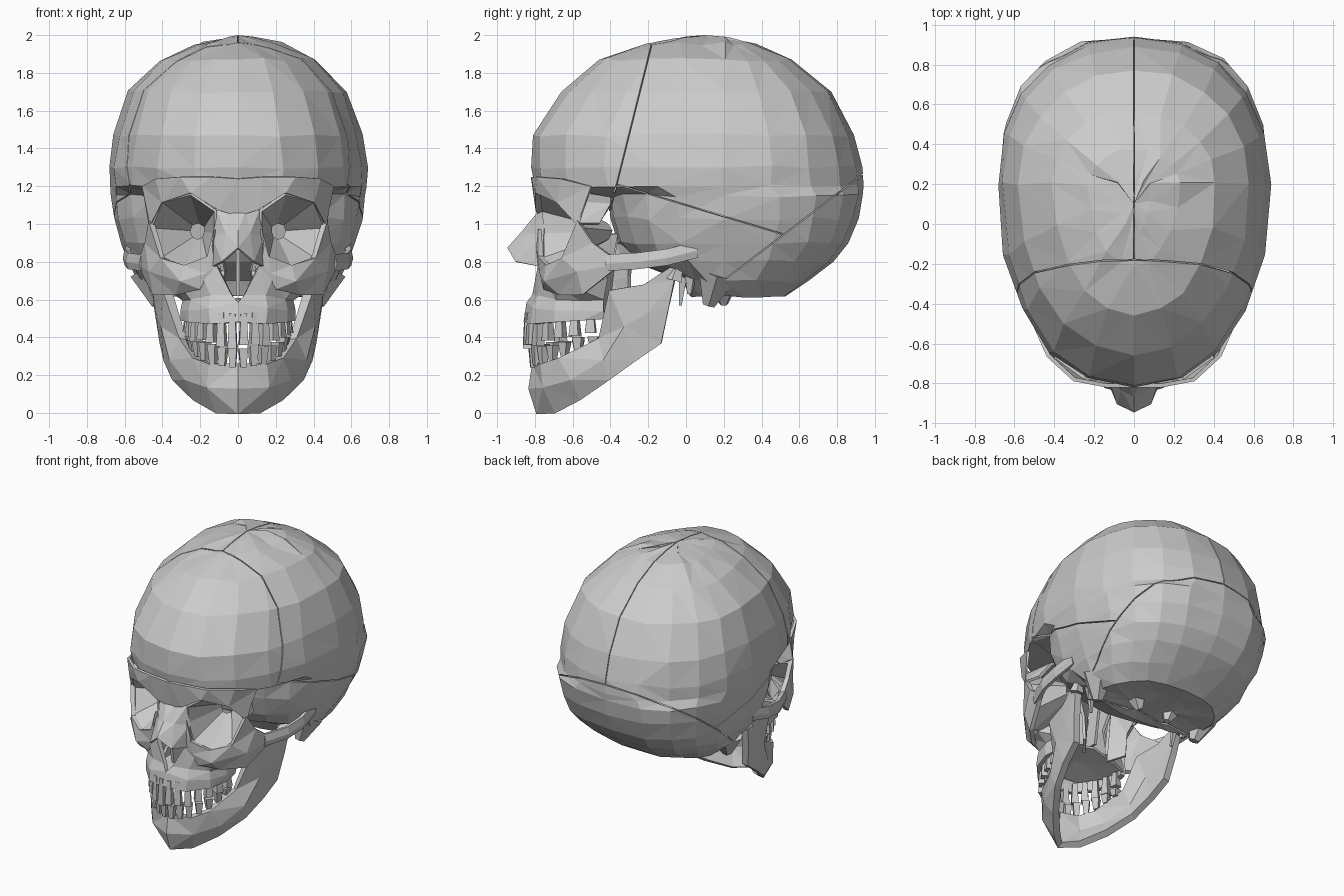
import bpy, bmesh, math, random
from mathutils import Vector, Matrix

if "Cube" in bpy.data.objects:
    bpy.data.objects.remove(bpy.data.objects["Cube"])

random.seed(4)


def to_object(name, bm, mirror=False, thick=0.0, offset=0.0):
    me = bpy.data.meshes.new(name)
    bm.to_mesh(me)
    bm.free()
    ob = bpy.data.objects.new(name, me)
    bpy.context.collection.objects.link(ob)
    if mirror:
        ob.modifiers.new("mirror", 'MIRROR')
    if thick:
        s = ob.modifiers.new("thickness", 'SOLIDIFY')
        s.thickness, s.offset = thick, offset
    return ob


def sheet(name, rows, thick=0.03, closed=False, mirror=True):
    """Faceted strip through rows of points (equal count)."""
    bm = bmesh.new()
    vs = [[bm.verts.new(p) for p in r] for r in rows]
    n = len(rows[0])
    for a, b in zip(vs, vs[1:]):
        for i in range(n if closed else n - 1):
            j = (i + 1) % n
            bm.faces.new((a[i], a[j], b[j], b[i]))
    bmesh.ops.triangulate(bm, faces=bm.faces[:])
    bmesh.ops.recalc_face_normals(bm, faces=bm.faces[:])
    return to_object(name, bm, mirror, thick)


def spike(name, top, tip, r, sides=5):
    """Tapered bony process on both sides."""
    bm = bmesh.new()
    top, tip = Vector(top), Vector(tip)
    d = tip - top
    m = Matrix.Translation((top + tip) / 2) @ d.to_track_quat('Z', 'Y').to_matrix().to_4x4()
    bmesh.ops.create_cone(bm, cap_ends=True, segments=sides, radius1=r,
                          radius2=r * 0.3, depth=d.length, matrix=m)
    return to_object(name, bm, True)


# Braincase: horizontal rings (z, front y, back y, half width, squareness)
RINGS = [(1.985, -.05, .22, .08, 2), (1.955, -.21, .37, .23, 2), (1.87, -.46, .56, .41, 2.1),
         (1.70, -.66, .77, .58, 2.1), (1.47, -.81, .89, .655, 2.2), (1.30, -.82, .935, .685, 2.2),
         (1.20, -.80, .94, .68, 2.2), (1.15, -.42, .935, .67, 2.6), (1.03, -.40, .915, .655, 2.6),
         (.90, -.36, .86, .62, 2.6), (.80, -.28, .78, .585, 2.5), (.70, -.02, .65, .535, 2.4),
         (.62, .02, .53, .44, 2.3), (.63, .1, .4, .2, 2)]


def braincase():
    bm = bmesh.new()
    n, loops = 20, []
    for z, yf, yb, w, e in RINGS:
        loop = []
        for i in range(n):
            t = 2 * math.pi * i / n
            s, c = math.sin(t), math.cos(t)
            x = w * math.copysign(abs(s) ** (2 / e), s)
            y = .2 + (yb - .2 if c > 0 else .2 - yf) * math.copysign(abs(c) ** (2 / e), c)
            j = .01 if i % (n // 2) else 0
            loop.append(bm.verts.new((x + random.uniform(-j, j) * .5, y + random.uniform(-j, j),
                                      z + random.uniform(-j, j))))
        loops.append(loop)
    crown = bm.verts.new((0, .1, 2))
    for i in range(n):
        k = (i + 1) % n
        bm.faces.new((crown, loops[0][i], loops[0][k]))
        for a, b in zip(loops, loops[1:]):
            bm.faces.new((a[i], b[i], b[k], a[k]))
    bm.faces.new(loops[-1])
    bmesh.ops.triangulate(bm, faces=bm.faces[:])
    bmesh.ops.recalc_face_normals(bm, faces=bm.faces[:])
    return bm


# Suture planes (point, normal) split the braincase into separate plates
CORONAL = ((0, -.27, 1.6), (0, 1, -.25))
LAMBDOID = ((0, .5, .93), (0, .32, -.42))
SQUAMOUS = ((0, .2, 1.04), (0, -.3, -1))
SAGITTAL = ((0, 0, 1), (1, 0, 0))
whole = braincase()
for name, cuts in {
    "frontal_bone": [(CORONAL, -1)],
    "occipital_bone": [(CORONAL, 1), (LAMBDOID, 1)],
    "temporal_bones": [(CORONAL, 1), (LAMBDOID, -1), (SQUAMOUS, 1)],
    "parietal_right": [(CORONAL, 1), (LAMBDOID, -1), (SQUAMOUS, -1), (SAGITTAL, 1)],
    "parietal_left": [(CORONAL, 1), (LAMBDOID, -1), (SQUAMOUS, -1), (SAGITTAL, -1)],
}.items():
    bm = whole.copy()
    for (co, no), side in cuts:
        no = Vector(no).normalized() * side
        bmesh.ops.bisect_plane(bm, geom=bm.verts[:] + bm.edges[:] + bm.faces[:],
                               plane_co=Vector(co) + no * .003, plane_no=no, clear_inner=True)
    to_object(name, bm, False, .03, -1)
whole.free()

# Brow ridge and outer brow process
sheet("brow_ridge", [
    [(0, -.81, 1.24), (.14, -.81, 1.25), (.3, -.78, 1.25), (.43, -.66, 1.24), (.5, -.5, 1.2)],
    [(0, -.78, 1.05), (.1, -.79, 1.08), (.25, -.79, 1.17), (.4, -.68, 1.12), (.47, -.57, 1.0)],
    [(0, -.6, 1.05), (.1, -.45, 1.1), (.25, -.4, 1.15), (.38, -.4, 1.1), (.44, -.46, 1.0)]], .02)

# Eye sockets: rim narrowing to a small opening at the back
rim = [(.12, -.75, .95), (.16, -.75, .82), (.28, -.71, .77), (.4, -.63, .82),
       (.46, -.56, .98), (.4, -.66, 1.12), (.25, -.77, 1.16), (.12, -.76, 1.07)]
apex = Vector((.19, -.34, .96))
sheet("eye_socket", [[apex.lerp(Vector(p), f) for p in rim] for f in (1, .6, .25)], .015, True)

# Cheek bone with its upright, and upper jaw face below the socket
sheet("cheek_bone", [
    [(.12, -.77, .97), (.16, -.77, .83), (.28, -.73, .78), (.4, -.65, .82), (.46, -.57, 1.02)],
    [(.13, -.78, .88), (.17, -.76, .74), (.3, -.74, .7), (.46, -.57, .75), (.48, -.49, .9)],
    [(.12, -.77, .78), (.2, -.74, .66), (.32, -.66, .63), (.44, -.54, .63), (.52, -.34, .79)]])
sheet("upper_jaw", [
    [(.11, -.77, .78), (.18, -.75, .72), (.3, -.68, .68), (.36, -.56, .66), (.27, -.42, .72)],
    [(.03, -.8, .62), (.14, -.77, .62), (.24, -.68, .6), (.28, -.56, .6), (.27, -.44, .6)],
    [(0, -.83, .58), (.15, -.8, .55), (.25, -.69, .54), (.29, -.56, .54), (.28, -.44, .54)],
    [(0, -.845, .48), (.14, -.81, .47), (.25, -.69, .48), (.29, -.55, .49), (.27, -.44, .5)]])

# Cheek arch running back to the ear
path = [(.5, -.42, .79), (.57, -.25, .8), (.585, -.1, .82), (.57, .06, .86)]
sheet("cheek_arch", [[(x, y, z + .045) for x, y, z in path],
                     [(x + .01, y, z) for x, y, z in path],
                     [(x, y, z - .035) for x, y, z in path]], .03)

# Nose bridge and inner nose
sheet("nose_bridge", [
    [(0, -.77, 1.07), (0, -.86, .96), (0, -.94, .87)],
    [(.04, -.77, 1.07), (.06, -.83, .95), (.08, -.9, .8)],
    [(.11, -.74, 1.07), (.13, -.75, .93), (.14, -.75, .77)]], .015)
sheet("nose_septum", [[(0, -.76, .62), (0, -.4, .62)], [(0, -.8, .9), (0, -.35, .95)]], .02, mirror=False)
sheet("nose_side_wall", [[(.1, -.74, .62), (.12, -.42, .6)], [(.08, -.68, .75), (.07, -.4, .75)],
                         [(.12, -.74, .92), (.12, -.36, .95)]], .02)
sheet("palate", [[(0, -.8, .56), (0, -.6, .59), (0, -.42, .6)],
                 [(.14, -.76, .54), (.25, -.6, .54), (.26, -.44, .55)]], .02)
sheet("jaw_back_wall", [[(.27, -.44, .52), (.1, -.41, .58)], [(.3, -.48, .75), (.1, -.38, .82)]], .02)
sheet("throat_wing", [[(.1, -.4, .52), (.18, -.3, .55)], [(.1, -.38, .7), (.19, -.3, .72)],
                      [(.1, -.36, .9), (.26, -.28, .88)]], .02)

# Bony processes by the ear
spike("mastoid", (.45, .17, .74), (.42, .12, .57), .12, 6)
spike("styloid", (.37, -.01, .78), (.35, -.03, .57), .035, 4)
spike("jaw_socket_process", (.42, .03, .8), (.4, .02, .63), .05, 4)
spike("base_condyle", (.15, .2, .68), (.12, .2, .575), .08)

# Lower jaw: tooth ridge, middle and lower edge from chin to hinge
sheet("lower_jaw", [
    [(0, -.79, .26), (.14, -.75, .26), (.22, -.66, .29), (.29, -.45, .39), (.375, -.4, .65),
     (.41, -.22, .68), (.45, -.04, .8)],
    [(0, -.81, .13), (.15, -.74, .14), (.26, -.6, .18), (.34, -.43, .28), (.385, -.32, .46),
     (.41, -.2, .53), (.435, -.06, .7)],
    [(0, -.77, .005), (.1, -.68, .01), (.22, -.55, .08), (.325, -.4, .18), (.37, -.26, .28),
     (.39, -.13, .37), (.42, -.09, .56)]], .05)
spike("jaw_hinge", (.45, -.06, .7), (.45, -.03, .81), .05)


# Teeth set along the two dental arches
def teeth(name, rx, y0, ry, root, crown):
    bm = bmesh.new()
    n = 14
    for i in range(n):
        t = math.radians(-82 + 164 * i / (n - 1))
        f = 1 - math.cos(t)
        za, zb = root[0] + root[1] * f, crown[0] + crown[1] * f
        zb += random.uniform(-.012, .012)
        d = zb - za
        m = (Matrix.Translation((rx * math.sin(t), y0 - ry * math.cos(t), (za + zb) / 2))
             @ Matrix.Rotation(t + math.pi / 4, 4, 'Z')
             @ Matrix.Rotation(math.pi if d < 0 else 0, 4, 'X'))
        bmesh.ops.create_cone(bm, cap_ends=True, segments=4, radius1=.022,
                              radius2=.034 + .006 * f, depth=abs(d), matrix=m)
    to_object(name, bm)


teeth("upper_teeth", .265, -.45, .39, (.53, .01), (.35, .09))
teeth("lower_teeth", .25, -.44, .37, (.24, .13), (.35, .07))
